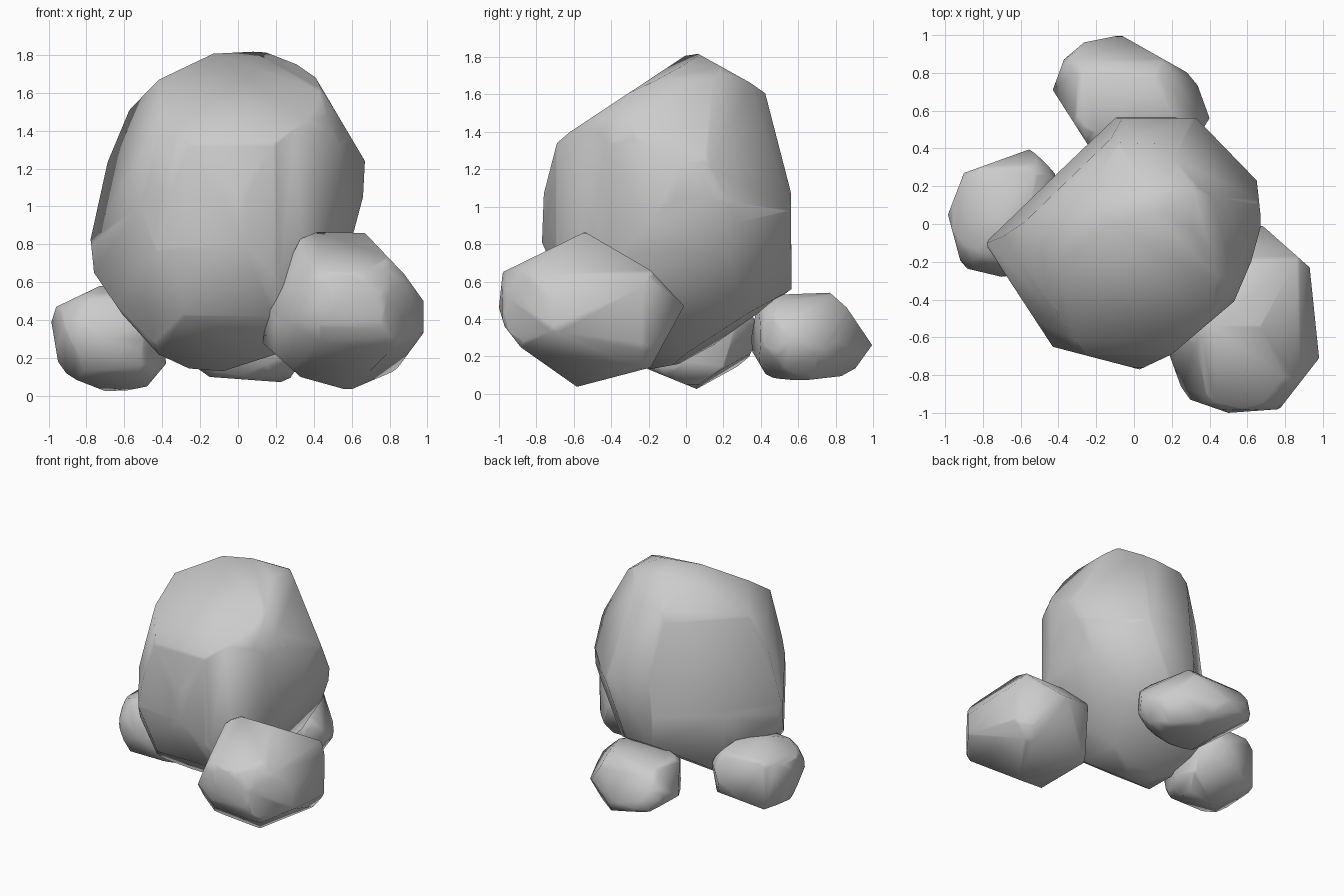
import bpy, bmesh
from math import radians, sin, cos
from mathutils import Vector, Matrix
from mathutils.geometry import convex_hull_2d

if "Cube" in bpy.data.objects:
    bpy.data.objects.remove(bpy.data.objects["Cube"])


def view(az, el):
    """Right and up axes of a view turned az about z and raised by el."""
    a, e = radians(az), radians(el)
    right = Vector((cos(a), sin(a), 0))
    up = Vector((-sin(a) * sin(e), cos(a) * sin(e), cos(e)))
    return right, up


FRONT, RIGHT, TOP = view(0, 0), view(90, 0), view(0, 90)
FRONT_HIGH, BACK_HIGH, FLAT_SIDE = view(35, 30), view(220, 23), view(134, 0)


def slice_off(bm, co, normal):
    """Chip away everything beyond a plane and close the flat left behind."""
    geom = bm.verts[:] + bm.edges[:] + bm.faces[:]
    bmesh.ops.bisect_plane(bm, geom=geom, dist=1e-5, plane_co=co,
                           plane_no=normal, clear_outer=True)
    rim = [e for e in bm.edges if e.is_boundary]
    if rim:
        bmesh.ops.holes_fill(bm, edges=rim, sides=0)


def boulder(name, centre, radii, outlines):
    """A rounded blank, chipped flat along each edge of its outlines."""
    bm = bmesh.new()
    mat = Matrix.Translation(centre) @ Matrix.Diagonal((*radii, 1))
    bmesh.ops.create_icosphere(bm, subdivisions=3, radius=1, matrix=mat)
    for (right, up), outline in outlines:
        pts = [Vector(p) for p in outline]
        pts = [pts[i] for i in convex_hull_2d(pts)]
        mid = sum(pts, Vector((0, 0))) / len(pts)
        for p, q in zip(pts, pts[1:] + pts[:1]):
            d = (q - p).normalized()
            n = Vector((d.y, -d.x))
            if n.dot(p - mid) < 0:
                n = -n
            slice_off(bm, right * p.x + up * p.y, right * n.x + up * n.y)
    # Clean convex skin over the chipped stone
    bmesh.ops.remove_doubles(bm, verts=bm.verts[:], dist=0.015)
    coords = [v.co.copy() for v in bm.verts]
    bm.clear()
    for c in coords:
        bm.verts.new(c)
    res = bmesh.ops.convex_hull(bm, input=bm.verts[:])
    junk = {g for g in res["geom_interior"] + res["geom_unused"]
            if isinstance(g, bmesh.types.BMVert)}
    bmesh.ops.delete(bm, geom=list(junk), context='VERTS')
    bmesh.ops.recalc_face_normals(bm, faces=bm.faces[:])
    mesh = bpy.data.meshes.new(name)
    bm.to_mesh(mesh)
    bm.free()
    ob = bpy.data.objects.new(name, mesh)
    bpy.context.collection.objects.link(ob)
    bpy.ops.object.select_all(action='DESELECT')
    ob.select_set(True)
    bpy.context.view_layer.objects.active = ob
    bpy.ops.object.shade_smooth_by_angle(angle=radians(75))


# Tall main boulder
boulder("main_boulder", (-0.06, -0.03, 0.97), (0.77, 0.77, 0.96), [
    (FRONT, [(-.15, 1.81), (.13, 1.82), (.31, 1.75), (.41, 1.68), (.67, 1.24),
             (.66, 1.05), (.58, .75), (.2, .22), (-.08, .13), (-.26, .145),
             (-.42, .22), (-.61, .43), (-.76, .65), (-.79, .94), (-.72, 1.24),
             (-.64, 1.45), (-.44, 1.66)]),
    (RIGHT, [(0, 1.81), (.06, 1.82), (.42, 1.62), (.56, 1.08), (.565, .56),
             (.02, .17), (-.2, .13), (-.6, .42), (-.77, .81), (-.76, 1.07),
             (-.69, 1.34), (-.62, 1.4)]),
    (TOP, [(-.09, .57), (.33, .56), (.65, .23), (.675, 0), (.62, -.2),
           (.53, -.41), (.2, -.69), (.03, -.77), (-.43, -.65), (-.79, -.1)]),
    (FRONT_HIGH, [(-.11, 1.60), (.17, 1.57), (.37, 1.52), (.68, .76), (.51, .28),
                  (.1, -.24), (-.26, -.03), (-.59, .21), (-.74, .55), (-.75, .7),
                  (-.6, 1.24), (-.46, 1.48)]),
    (BACK_HIGH, [(-.24, 1.7), (.12, 1.63), (.62, 1.44), (.71, 1.07), (.77, .64),
                 (.7, .38), (.45, .1), (.2, .1), (-.47, .38), (-.67, 1.0),
                 (-.58, 1.33), (-.39, 1.64)]),
    (FLAT_SIDE, [(.475, .75), (.41, 1.5), (-.2, 2.5), (-2, 2.5), (-2, -1),
                 (.475, -1)]),
])

# Middle-sized stone at the front right
boulder("front_right_stone", (0.56, -0.5, 0.44), (0.47, 0.54, 0.46), [
    (FRONT, [(-.42 + .84, .865), (.67, .86), (.88, .64), (.98, .5), (.985, .34),
             (.83, .13), (.6, .025), (.33, .1), (.13, .28), (.165, .5),
             (.33, .83)]),
    (RIGHT, [(-.54, .865), (-.19, .66), (-.01, .47), (-.19, .14), (-.61, .03),
             (-.83, .18), (-.97, .36), (-1, .46), (-.98, .65)]),
    (TOP, [(.19, -.7), (.27, -.92), (.5, -1), (.77, -.98), (.98, -.71),
           (.93, -.23), (.67, 0), (.4, -.05), (.13, -.45)]),
    (FRONT_HIGH, [(-.29, -.08), (-.08, .39), (.06, .45), (.65, .29), (.63, -.18),
                  (.16, -.38), (-.17, -.25)]),
])

# Small stone on the left
boulder("left_stone", (-0.68, 0.06, 0.3), (0.34, 0.37, 0.33), [
    (FRONT, [(-.985, .39), (-.96, .47), (-.73, .58), (-.55, .57), (-.4, .4),
             (-.38, .17), (-.48, .05), (-.73, 0), (-.86, .055), (-.95, .18)]),
    (RIGHT, [(-.28, .3), (-.2, .13), (.12, 0), (.3, .12), (.4, .33),
             (.3, .52), (0, .59), (-.2, .52)]),
    (TOP, [(-.985, .05), (-.9, .27), (-.54, .4), (-.42, .27), (-.38, 0),
           (-.5, -.25), (-.7, -.28), (-.91, -.23)]),
    (BACK_HIGH, [(.15, .16), (.19, -.04), (.5, -.17), (.71, -.11), (.87, .2),
                 (.85, .28), (.5, .43), (.18, .36)]),
])

# Small flat stone at the back
boulder("back_stone", (0, 0.67, 0.31), (0.45, 0.36, 0.28), [
    (FRONT, [(-.43, .3), (-.3, .5), (.1, .54), (.35, .46), (.41, .3),
             (.26, .07), (-.15, .1)]),
    (RIGHT, [(.34, .25), (.37, .42), (.5, .53), (.77, .54), (.86, .46),
             (.995, .26), (.88, .1), (.62, .07), (.44, .08)]),
    (TOP, [(-.43, .71), (-.36, .9), (-.27, .96), (-.07, 1), (.32, .78),
           (.4, .56), (.3, .4), (-.2, .35)]),
    (BACK_HIGH, [(-.73, .09), (-.6, -.14), (-.25, -.16), (-.05, -.1), (-.05, .19),
                 (-.28, .37), (-.49, .38), (-.62, .28)]),
])
